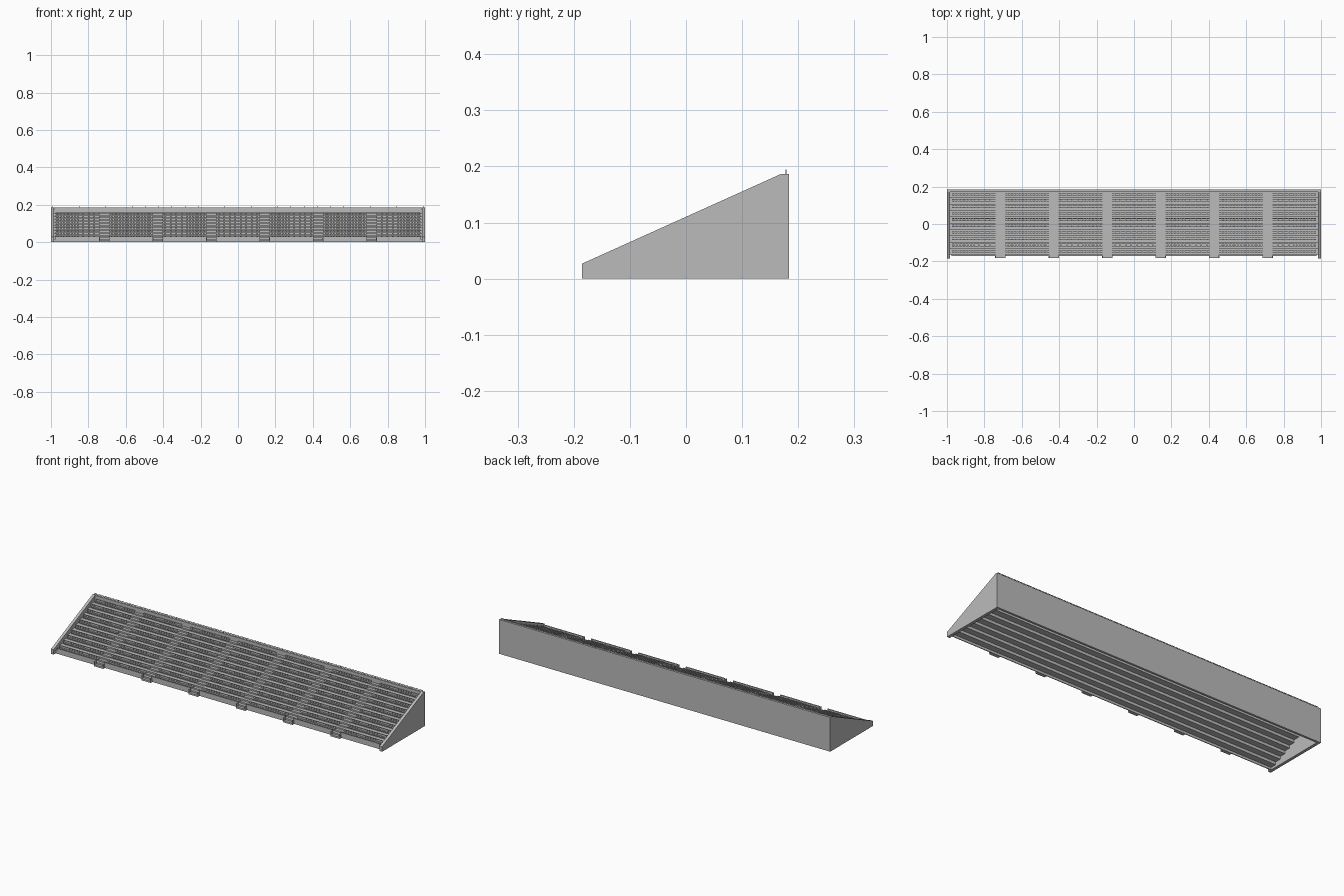
import bpy
import bmesh
from mathutils import Matrix, Vector

cube = bpy.data.objects.get("Cube")
if cube:
    bpy.data.objects.remove(cube, do_unlink=True)

concrete = bpy.data.materials.new("concrete grey")
concrete.use_nodes = True
GREY = (0.5, 0.5, 0.5, 1)
concrete.diffuse_color = GREY
concrete.node_tree.nodes["Principled BSDF"].inputs["Base Color"].default_value = GREY

ROWS, DEPTH, RISE = 10, 0.034, 0.0152
FRONT, BASE = -0.167, 0.017
BAY = 2 / 7
AISLE = 0.05
aisles = [(i - 2.5) * BAY for i in range(6)]
bays = [(i - 3) * BAY for i in range(7)]
BAY_W = BAY - AISLE
SEATS = 16


def finish(name, bm):
    bmesh.ops.recalc_face_normals(bm, faces=bm.faces)
    mesh = bpy.data.meshes.new(name)
    bm.to_mesh(mesh)
    bm.free()
    mesh.materials.append(concrete)
    obj = bpy.data.objects.new(name, mesh)
    bpy.context.collection.objects.link(obj)
    return obj


def box(bm, x0, x1, y0, y1, z0, z1):
    lo, hi = Vector((x0, y0, z0)), Vector((x1, y1, z1))
    size = hi - lo
    matrix = Matrix.Translation((lo + hi) / 2) @ Matrix.Diagonal((*size, 1))
    bmesh.ops.create_cube(bm, size=1, matrix=matrix)


def extrude_profile(bm, points, x0, x1):
    face = bm.faces.new([bm.verts.new((x0, y, z)) for y, z in points])
    moved = bmesh.ops.extrude_face_region(bm, geom=[face], use_keep_orig=True)
    verts = [g for g in moved["geom"] if isinstance(g, bmesh.types.BMVert)]
    bmesh.ops.translate(bm, verts=verts, vec=(x1 - x0, 0, 0))


def row_start(i):
    return FRONT + i * DEPTH, BASE + i * RISE


# Sloped end walls
bm = bmesh.new()
side = [(-0.185, 0), (-0.185, 0.027), (0.17, 0.187), (0.184, 0.187), (0.184, 0)]
for x in (-1, 0.984):
    extrude_profile(bm, side, x, x + 0.016)
finish("end_walls", bm)

# Back wall, open underneath
bm = bmesh.new()
box(bm, -0.984, 0.984, 0.172, 0.184, 0, 0.187)
finish("back_wall", bm)

# Thin stepped terrace shell with a front skirt
upper, lower = [(FRONT, 0)], [(FRONT + 0.004, 0)]
for i in range(ROWS):
    y, z = row_start(i)
    upper += [(y, z), (y + DEPTH, z)]
    lower += [(y + 0.004, z - 0.004), (y + DEPTH + 0.004, z - 0.004)]
bm = bmesh.new()
extrude_profile(bm, upper + lower[::-1], -0.984, 0.984)
finish("terrace", bm)

# Seats: a pan and a low backrest for each place
bm = bmesh.new()
pitch = BAY_W / SEATS
for x in bays:
    for i in range(ROWS):
        y, z = row_start(i)
        for s in range(SEATS):
            a = x - BAY_W / 2 + s * pitch + 0.001
            b = a + pitch - 0.002
            box(bm, a, b, y + 0.014, y + 0.027, z + 0.006, z + 0.009)
            box(bm, a, b, y + 0.025, y + 0.028, z + 0.006, z + 0.019)
        # Beam carrying the row
        box(bm, x - BAY_W / 2, x + BAY_W / 2, y + 0.02, y + 0.024, z, z + 0.006)
finish("seats", bm)

# Aisle half steps and the projecting bottom step
bm = bmesh.new()
for x in aisles:
    for i in range(ROWS):
        y, z = row_start(i)
        box(bm, x - AISLE / 2, x + AISLE / 2, y + DEPTH / 2, y + DEPTH, z, z + RISE / 2)
    box(bm, x - 0.028, x + 0.028, -0.182, FRONT, 0, 0.009)
    for s in (-1, 1):
        c = x + s * 0.026
        box(bm, c - 0.002, c + 0.002, -0.182, FRONT, 0.009, 0.024)
finish("aisle_steps", bm)

# Low front barrier, broken at the aisles
bm = bmesh.new()
for x in bays:
    box(bm, x - BAY_W / 2, x + BAY_W / 2, FRONT - 0.003, FRONT + 0.003, 0.008, 0.031)
finish("front_barrier", bm)

# Rail along the top of the back wall
bm = bmesh.new()
box(bm, -0.99, 0.99, 0.177, 0.179, 0.193, 0.195)
for i in range(29):
    x = -0.99 + 1.98 * i / 28
    box(bm, x - 0.001, x + 0.001, 0.177, 0.179, 0.187, 0.194)
finish("top_rail", bm)
